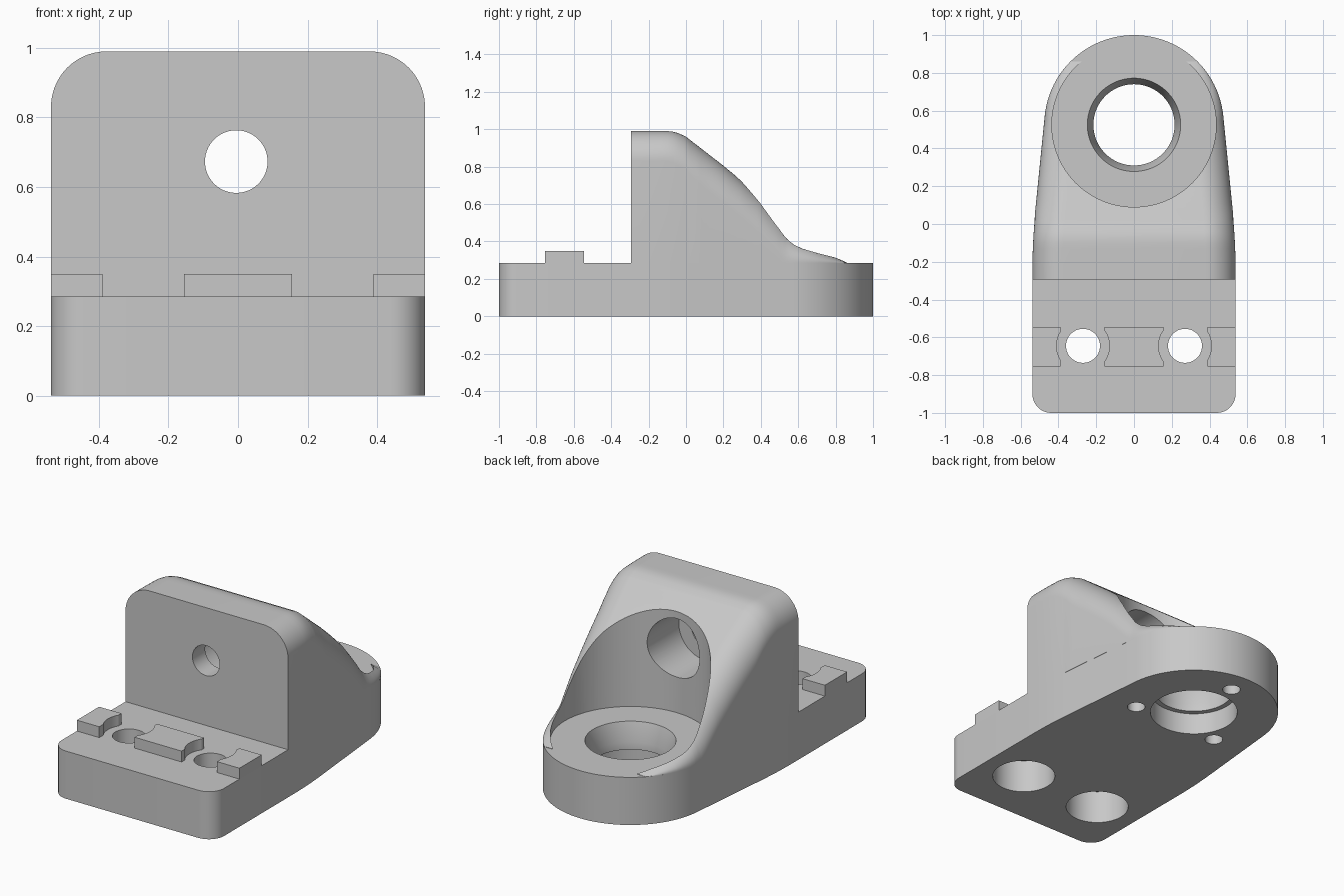
import bpy, bmesh
from math import sin, cos, pi, sqrt
from mathutils import Matrix

cube = bpy.data.objects.get("Cube")
if cube:
    bpy.data.objects.remove(cube, do_unlink=True)

BASE_TOP = 0.285
RING_Y, RING_R = 0.525, 0.475
HALF_W = 0.538

grey = bpy.data.materials.new("plain grey")
grey.use_nodes = True
grey.diffuse_color = (0.58, 0.58, 0.58, 1)
grey.node_tree.nodes["Principled BSDF"].inputs["Base Color"].default_value = (0.58, 0.58, 0.58, 1)


def make_object(name, bm):
    bmesh.ops.recalc_face_normals(bm, faces=bm.faces)
    mesh = bpy.data.meshes.new(name)
    bm.to_mesh(mesh)
    bm.free()
    obj = bpy.data.objects.new(name, mesh)
    bpy.context.collection.objects.link(obj)
    mesh.materials.append(grey)
    return obj


def loft(name, rings):
    """Skin a list of equal, closed rings and cap both ends."""
    bm = bmesh.new()
    loops = [[bm.verts.new(p) for p in ring] for ring in rings]
    n = len(loops[0])
    for a, b in zip(loops, loops[1:]):
        for i in range(n):
            j = (i + 1) % n
            bm.faces.new((a[i], a[j], b[j], b[i]))
    bm.faces.new(loops[0])
    bm.faces.new(loops[-1])
    return make_object(name, bm)


def extrude(name, outline, z0, z1):
    return loft(name, [[(x, y, z) for x, y in outline] for z in (z0, z1)])


def activate(obj):
    bpy.ops.object.select_all(action='DESELECT')
    obj.select_set(True)
    bpy.context.view_layer.objects.active = obj


def bore(obj, profile, place, along_y=False, sides=96):
    """Cut a stepped round hole given as (radius, height) pairs."""
    turn = Matrix.Rotation(-pi / 2, 4, 'X') if along_y else Matrix()
    m = Matrix.Translation(place) @ turn
    rings = [[m @ Matrix.Translation((r * cos(2 * pi * i / sides), r * sin(2 * pi * i / sides), z)).translation
              for i in range(sides)] for r, z in profile]
    cutter = loft("hole_cutter", rings)
    cutter.hide_render = True
    mod = obj.modifiers.new("bore", 'BOOLEAN')
    mod.operation = 'DIFFERENCE'
    mod.solver = 'EXACT'
    mod.object = cutter
    activate(obj)
    bpy.ops.object.modifier_apply(modifier=mod.name)
    bpy.data.objects.remove(cutter, do_unlink=True)


def finish(obj):
    activate(obj)
    bpy.ops.object.shade_smooth_by_angle(angle=0.5)


TANGENT = 0.1                                   # angle where the taper meets the round end
TAN_Y = RING_Y + RING_R * sin(TANGENT)


def half_width(y):
    """Plan half width: straight, softly bent taper, then a round end."""
    if y > TAN_Y:
        return sqrt(max(0, RING_R ** 2 - (y - RING_Y) ** 2))
    slope = sin(TANGENT) / cos(TANGENT)
    start, end = -0.25, 0.05
    if y < start:
        return HALF_W
    if y < end:
        return HALF_W - slope * (y - start) ** 2 / (2 * (end - start))
    return RING_R / cos(TANGENT) - slope * (y - RING_Y)


# Base plate: rounded front corners, tapered sides, round back
half = [(HALF_W - 0.1 + 0.1 * sin(a), -0.9 - 0.1 * cos(a)) for a in [pi / 2 * i / 10 for i in range(11)]]
half += [(half_width(y), y) for y in [-0.25 + 0.03 * i for i in range(11)]]
half += [(RING_R * cos(a), RING_Y + RING_R * sin(a))
         for a in [TANGENT + (pi / 2 - TANGENT) * i / 30 for i in range(31)]]
half[-1] = (0, RING_Y + RING_R)
outline = half + [(-x, y) for x, y in reversed(half[:-1])]
base = extrude("base_plate", outline, 0, BASE_TOP)

# Central stepped bore, two counterbored screw holes, three blind pin holes
bore(base, [(0.245, -0.1), (0.245, 0.13), (0.215, 0.13), (0.215, 0.175), (0.25, 0.295)], (0, RING_Y, 0))
for side in (-1, 1):
    bore(base, [(0.175, -0.1), (0.175, 0.2), (0.09, 0.2), (0.09, 0.4)], (side * 0.27, -0.645, 0))
for k in range(3):
    a = pi / 2 + k * 2 * pi / 3
    bore(base, [(0.05, -0.1), (0.05, 0.15)], (0.33 * cos(a), RING_Y + 0.33 * sin(a), 0), sides=48)
finish(base)

# Upright body: rounded sections following a sloping ridge line
ridge = [(-0.295, 0.99), (-0.1, 0.99), (-0.07, 0.987), (-0.04, 0.979), (0, 0.96), (0.2, 0.805),
         (0.3, 0.722), (0.4, 0.633), (0.5, 0.525), (0.55, 0.46), (0.58, 0.427), (0.62, 0.398),
         (0.7, 0.362), (0.8, 0.323), (0.86, 0.288)]


def ridge_z(y):
    for (y0, z0), (y1, z1) in zip(ridge, ridge[1:]):
        if y <= y1:
            return z0 + (z1 - z0) * (y - y0) / (y1 - y0)
    return ridge[-1][1]


def section(y):
    w, top = half_width(y), ridge_z(y)
    rx = 0.16
    steep = 0.16 + 0.04 * min(1, max(0, (y + 0.1) / 0.2))
    rz = min(steep, 0.95 * (top - BASE_TOP))
    side = [(w, y, BASE_TOP)]
    for i in range(15):
        a = pi / 2 * i / 14
        side.append((w - rx + rx * cos(a), y, top - rz + rz * sin(a)))
    return side + [(-x, yy, z) for x, yy, z in reversed(side)]


stations = sorted({round(y, 3) for y, z in ridge} | {round(-0.25 + 0.03 * i, 3) for i in range(37)})
body = loft("upright_body", [section(y) for y in stations])

# Round pocket above the bore, and the counterbored hole through the upright
bore(body, [(0.435, 0.2), (0.435, 1.2)], (0, RING_Y, 0), sides=128)
bore(body, [(0.09, -0.5), (0.09, -0.175), (0.175, -0.175), (0.175, 0.6)], (-0.005, 0, 0.673), along_y=True)
finish(body)

# Locating blocks with ends hollowed around the screw holes
spans = {"middle_block": (-0.155, 0.155), "left_block": (0.39, HALF_W), "right_block": (-HALF_W, -0.39)}
for name, (x0, x1) in spans.items():
    block = extrude(name, [(x0, -0.755), (x1, -0.755), (x1, -0.545), (x0, -0.545)], BASE_TOP, 0.35)
    for side in (-1, 1):
        if x0 * side < 0.27 and (name == "middle_block" or x0 * side > 0 or x1 * side > 0):
            bore(block, [(0.14, 0.2), (0.14, 0.5)], (side * 0.27, -0.645, 0))
        elif x0 * side > 0:
            bore(block, [(0.14, 0.2), (0.14, 0.5)], (side * 0.27, -0.645, 0))
    finish(block)
